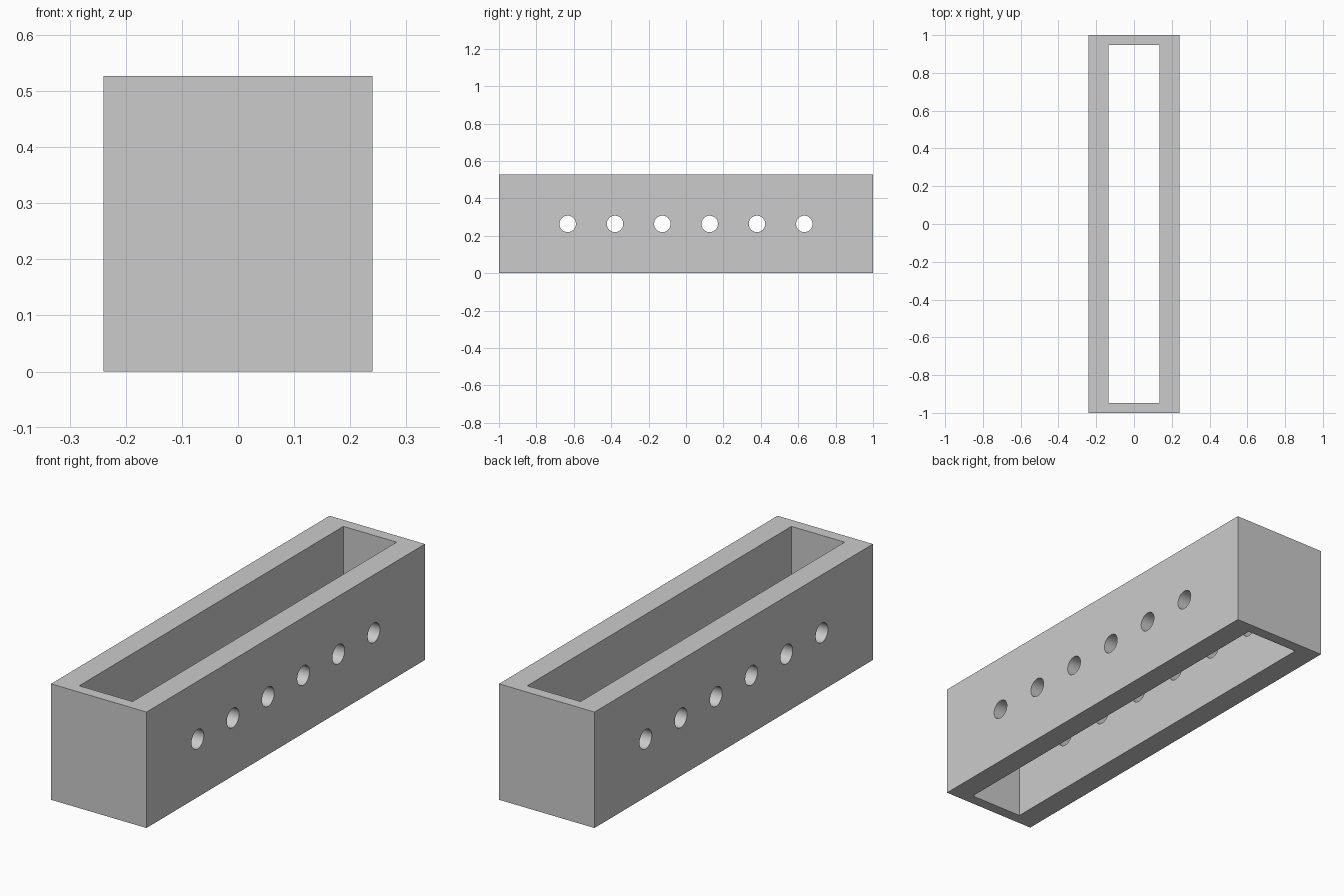
import bpy
import math

cube = bpy.data.objects.get("Cube")
if cube:
    bpy.data.objects.remove(cube, do_unlink=True)

WIDTH, LENGTH, HEIGHT = 0.48, 2.0, 0.527
INNER_WIDTH, INNER_LENGTH = 0.268, 1.897
HOLE_RADIUS, HOLE_COUNT, HOLE_PITCH = 0.044, 6, 0.253

grey = bpy.data.materials.new("light grey")
grey.use_nodes = True
colour = (0.6, 0.6, 0.6, 1)
grey.diffuse_color = colour
grey.node_tree.nodes["Principled BSDF"].inputs["Base Color"].default_value = colour


def box(name, x, y, z):
    bpy.ops.mesh.primitive_cube_add(size=1, location=(0, 0, HEIGHT / 2))
    ob = bpy.context.object
    ob.name = name
    ob.scale = (x, y, z)
    bpy.ops.object.transform_apply(location=False, rotation=False, scale=True)
    ob.data.materials.append(grey)
    return ob


def cut(target, cutter):
    mod = target.modifiers.new(cutter.name, "BOOLEAN")
    mod.operation = "DIFFERENCE"
    mod.solver = "EXACT"
    mod.object = cutter
    bpy.context.view_layer.objects.active = target
    bpy.ops.object.modifier_apply(modifier=mod.name)
    bpy.data.objects.remove(cutter, do_unlink=True)


# Rectangular frame, open at top and bottom
frame = box("frame", WIDTH, LENGTH, HEIGHT)
cut(frame, box("opening_cutter", INNER_WIDTH, INNER_LENGTH, HEIGHT * 2))

# Row of round holes through both long walls
for i in range(HOLE_COUNT):
    y = (i - (HOLE_COUNT - 1) / 2) * HOLE_PITCH
    bpy.ops.mesh.primitive_cylinder_add(
        vertices=48, radius=HOLE_RADIUS, depth=WIDTH * 2,
        location=(0, y, HEIGHT / 2), rotation=(0, math.pi / 2, 0))
    hole = bpy.context.object
    hole.name = "hole_cutter"
    hole.data.materials.append(grey)
    cut(frame, hole)

# Smooth hole walls, sharp edges elsewhere
bpy.ops.object.select_all(action="DESELECT")
frame.select_set(True)
bpy.context.view_layer.objects.active = frame
bpy.ops.object.shade_smooth_by_angle(angle=math.radians(30))
